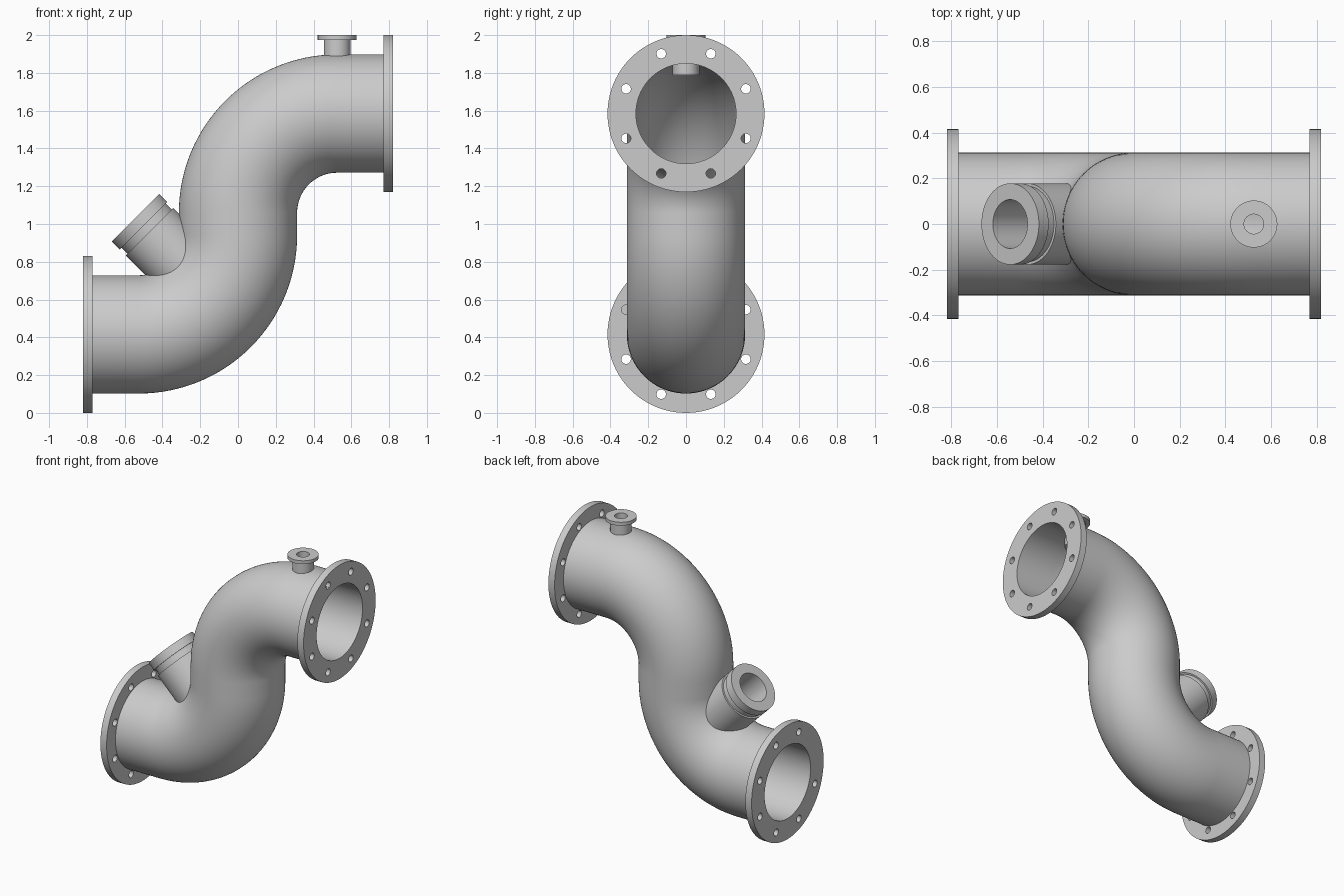
import bpy, bmesh, math
from mathutils import Vector, Matrix

if "Cube" in bpy.data.objects:
    bpy.data.objects.remove(bpy.data.objects["Cube"])

SEG = 96
PIPE_R, BORE_R = 0.313, 0.265       # main pipe outer and inner radius
LOW, HIGH = 0.4155, 1.5845          # heights of the two pipe ends
BEND, END, FACE = 0.525, 0.77, 0.82  # bend radius, pipe end, flange face

steel = bpy.data.materials.new("light grey steel")
steel.diffuse_color = (0.6, 0.6, 0.6, 1)
steel.use_nodes = True
steel.node_tree.nodes["Principled BSDF"].inputs["Base Color"].default_value = steel.diffuse_color


def finish(bm, name):
    bmesh.ops.recalc_face_normals(bm, faces=bm.faces)
    me = bpy.data.meshes.new(name)
    bm.to_mesh(me)
    bm.free()
    me.materials.append(steel)
    ob = bpy.data.objects.new(name, me)
    bpy.context.collection.objects.link(ob)
    return ob


def bridge(bm, a, b):
    n = len(a)
    for i in range(n):
        bm.faces.new((a[i], a[(i + 1) % n], b[(i + 1) % n], b[i]))


def lathe(name, profile, origin, axis, closed=False, seg=SEG):
    """Spin (radius, distance) points about an axis; closed makes a ring."""
    bm = bmesh.new()
    m = Matrix.Translation(origin) @ Vector(axis).to_track_quat('Z', 'Y').to_matrix().to_4x4()
    rings = [[bm.verts.new(m @ Vector((r * math.cos(2 * math.pi * i / seg),
                                       r * math.sin(2 * math.pi * i / seg), h)))
              for i in range(seg)] for r, h in profile]
    for a, b in zip(rings, rings[1:]):
        bridge(bm, a, b)
    if closed:
        bridge(bm, rings[-1], rings[0])
    else:
        bm.faces.new(rings[0])
        bm.faces.new(rings[-1])
    return finish(bm, name)


def s_pipe(name, radius, extend):
    """Solid round bar swept along the S-shaped centre line."""
    path = [(-END - extend, LOW, 0)]
    steps = 32
    for i in range(steps + 1):
        a = math.pi / 2 * i / steps
        path.append((-BEND + BEND * math.sin(a), LOW + BEND * (1 - math.cos(a)), a))
    for i in range(steps + 1):
        a = math.pi / 2 * (1 - i / steps)
        path.append((BEND - BEND * math.sin(a), HIGH - BEND * (1 - math.cos(a)), a))
    path.append((END + extend, HIGH, 0))
    bm = bmesh.new()
    rings = []
    for x, z, a in path:
        ring = []
        for i in range(SEG):
            t = 2 * math.pi * i / SEG
            u, v = radius * math.cos(t), radius * math.sin(t)
            ring.append(bm.verts.new((x - math.sin(a) * v, u, z + math.cos(a) * v)))
        rings.append(ring)
    for a, b in zip(rings, rings[1:]):
        bridge(bm, a, b)
    bm.faces.new(rings[0])
    bm.faces.new(rings[-1])
    return finish(bm, name)


def boolean(ob, tool, operation):
    tool.hide_render = True
    mod = ob.modifiers.new("cut", 'BOOLEAN')
    mod.object, mod.operation, mod.solver = tool, operation, 'EXACT'
    bpy.context.view_layer.objects.active = ob
    bpy.ops.object.modifier_apply(modifier=mod.name)
    bpy.data.objects.remove(tool)


def smooth(ob):
    bpy.ops.object.select_all(action='DESELECT')
    ob.select_set(True)
    bpy.context.view_layer.objects.active = ob
    bpy.ops.object.shade_smooth_by_angle(angle=math.radians(30))


# S-shaped body with the grooved branch stub, hollowed out
branch_end, branch_axis = (-0.5425, 0, 1.0335), (-1, 0, 1)
vent_x = 0.525
body = s_pipe("pipe_body", PIPE_R, 0)
stub = lathe("branch_stub", [(0.178, -0.5), (0.178, -0.105), (0.166, -0.105),
                             (0.166, -0.06), (0.178, -0.06), (0.178, 0)],
             branch_end, branch_axis)
boolean(body, stub, 'UNION')
boolean(body, s_pipe("bore_cutter", BORE_R, 0.1), 'DIFFERENCE')
boolean(body, lathe("branch_cutter", [(0.107, -0.5), (0.107, 0.1)], branch_end, branch_axis), 'DIFFERENCE')
boolean(body, lathe("vent_cutter", [(0.06, 1.7), (0.06, 1.95)], (vent_x, 0, 0), (0, 0, 1)), 'DIFFERENCE')
smooth(body)

# Bolted end flanges
for name, side, z in (("inlet_flange", -1, LOW), ("outlet_flange", 1, HIGH)):
    flange = lathe(name, [(BORE_R, END), (0.4155, END), (0.4155, FACE), (BORE_R, FACE)],
                   (0, 0, z), (side, 0, 0), closed=True)
    for k in range(8):
        a = math.radians(22.5 + 45 * k)
        centre = (0, 0.343 * math.cos(a), z + 0.343 * math.sin(a))
        boolean(flange, lathe("bolt_cutter", [(0.025, END - 0.05), (0.025, FACE + 0.05)],
                              centre, (side, 0, 0), seg=32), 'DIFFERENCE')
    smooth(flange)

# Small vent fitting that reaches through the upper wall
vent = lathe("vent_fitting", [(0.043, 1.79), (0.071, 1.79), (0.071, 1.975),
                              (0.103, 1.975), (0.103, 2.0), (0.043, 2.0)],
             (vent_x, 0, 0), (0, 0, 1), closed=True, seg=64)
smooth(vent)
